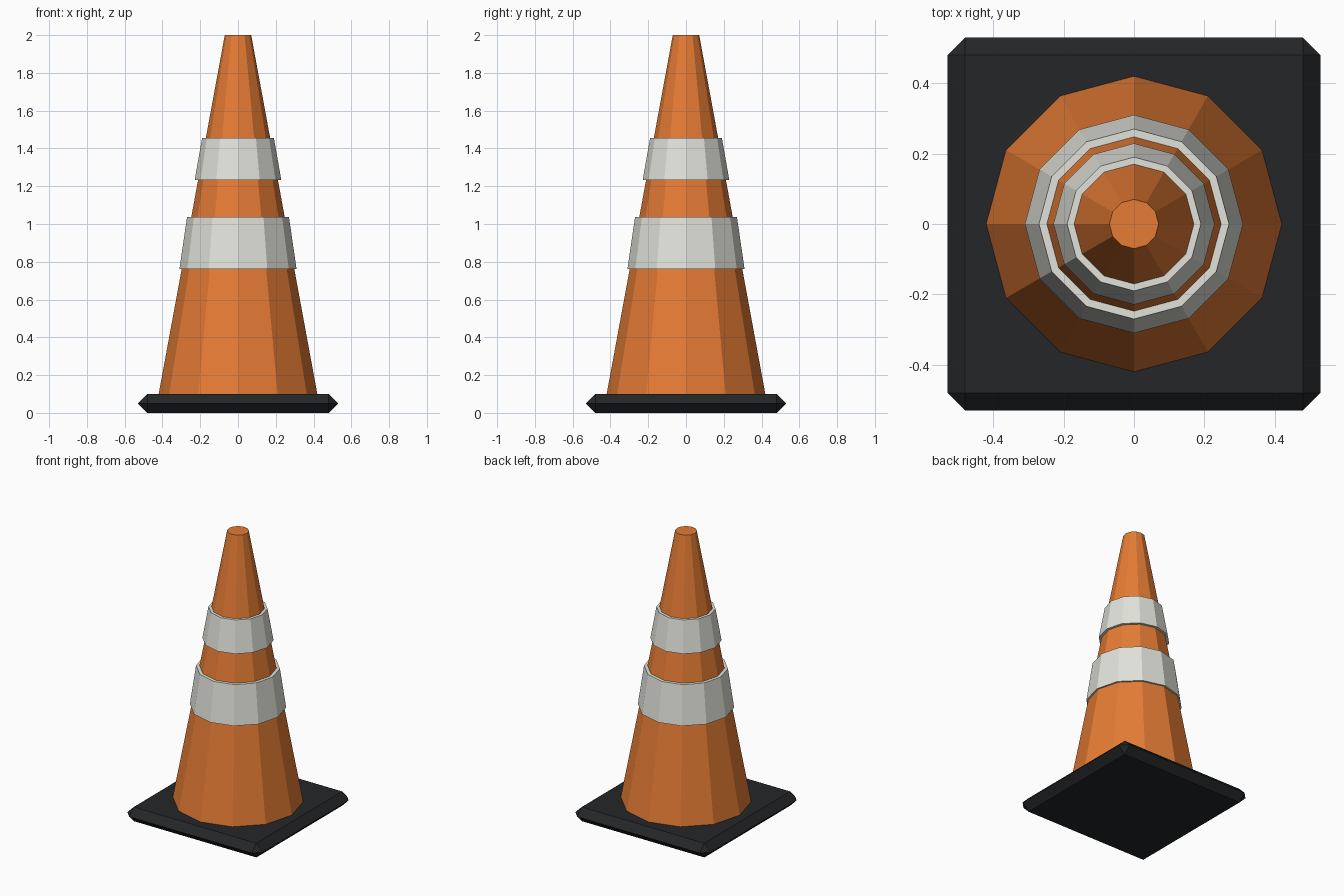
import bpy, bmesh

if "Cube" in bpy.data.objects:
    bpy.data.objects.remove(bpy.data.objects["Cube"])

SIDES = 12


def material(name, rgb):
    m = bpy.data.materials.new(name)
    m.diffuse_color = (*rgb, 1)
    m.use_nodes = True
    m.node_tree.nodes["Principled BSDF"].inputs["Base Color"].default_value = m.diffuse_color
    return m


def frustum(name, r_bottom, r_top, z0, z1, mat):
    # Corner points fall on the x and y axes
    bpy.ops.mesh.primitive_cone_add(vertices=SIDES, radius1=r_bottom, radius2=r_top,
                                    depth=z1 - z0, location=(0, 0, (z0 + z1) / 2))
    ob = bpy.context.object
    ob.name = name
    ob.data.materials.append(mat)
    return ob


orange = material("orange_plastic", (0.78, 0.2, 0.035))
white = material("reflective_white", (0.76, 0.76, 0.71))
black = material("black_rubber", (0.017, 0.019, 0.021))

# Square base with every edge chamfered: hull of two squares and a clipped middle outline
inner, outer = 0.48, 0.53
bm = bmesh.new()
for sx in (-1, 1):
    for sy in (-1, 1):
        for x, y, z in ((inner, inner, 0), (inner, inner, 0.1),
                        (outer, inner, 0.05), (inner, outer, 0.05)):
            bm.verts.new((sx * x, sy * y, z))
bmesh.ops.convex_hull(bm, input=bm.verts)
bmesh.ops.dissolve_limit(bm, angle_limit=0.01, verts=bm.verts, edges=bm.edges)
bmesh.ops.recalc_face_normals(bm, faces=bm.faces)
mesh = bpy.data.meshes.new("base")
bm.to_mesh(mesh)
bm.free()
mesh.materials.append(black)
bpy.context.collection.objects.link(bpy.data.objects.new("base", mesh))

# Cone body
frustum("cone_body", 0.42, 0.07, 0.1, 2.0, orange)

# Reflective bands standing proud of the cone
frustum("lower_band", 0.31, 0.27, 0.762, 1.036, white)
frustum("upper_band", 0.229, 0.19, 1.234, 1.456, white)
